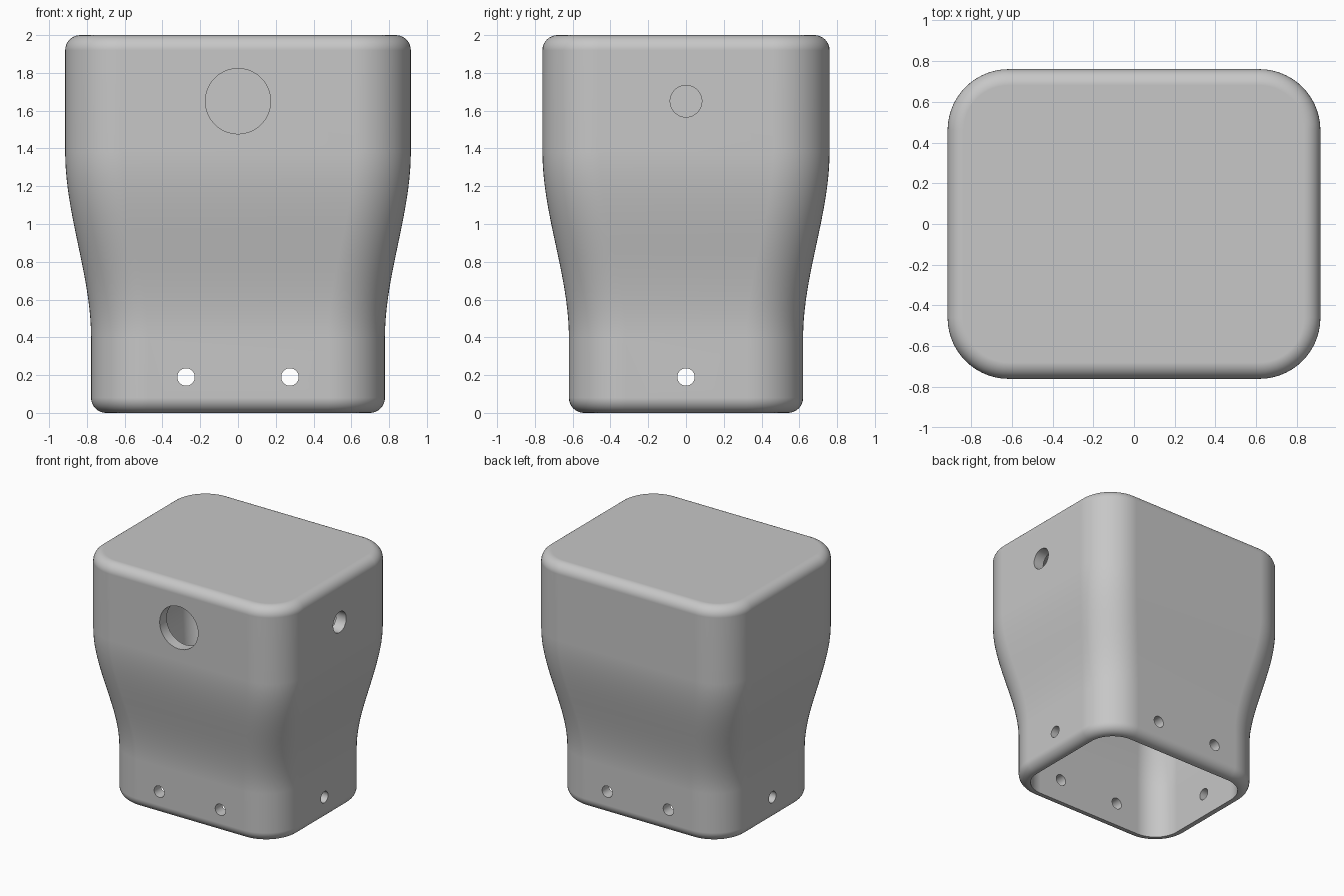
import bpy, bmesh, math
from mathutils import Matrix

cube = bpy.data.objects.get("Cube")
if cube:
    bpy.data.objects.remove(cube, do_unlink=True)

WALL, FILLET, CORNER = 0.09, 0.08, 0.30
SEG = 14          # segments per vertical corner

grey = bpy.data.materials.new("light grey")
grey.use_nodes = True
COLOUR = (0.57, 0.57, 0.57, 1.0)
grey.diffuse_color = COLOUR
grey.node_tree.nodes["Principled BSDF"].inputs["Base Color"].default_value = COLOUR


def flare(z):
    """0 at the narrow foot, 1 at the wide head, eased between."""
    u = min(max((z - 0.40) / 0.98, 0), 1)
    return u * u * (3 - 2 * u)


def ring(bm, z, inset):
    """Rounded rectangle at height z, pulled in from the outer skin by inset."""
    f = flare(z)
    hx, hy, r = 0.778 + 0.137 * f - inset, 0.62 + 0.14 * f - inset, CORNER - inset
    verts = []
    for q, (sx, sy) in enumerate([(1, 1), (-1, 1), (-1, -1), (1, -1)]):
        for i in range(SEG + 1):
            a = math.pi / 2 * (q + i / SEG)
            verts.append(bm.verts.new((sx * (hx - r) + r * math.cos(a),
                                       sy * (hy - r) + r * math.sin(a), z)))
    return verts


# Section: inner ceiling down to the open rim, then up the outside to the top
slope = [0.40 + 0.98 * i / 20 for i in range(21)]
arc = [math.pi / 2 * i / 8 for i in range(9)]
section = [(z, WALL) for z in [2 - WALL] + slope[::-1] + [0.0]]
section += [(FILLET * (1 - math.cos(a)), FILLET * (1 - math.sin(a))) for a in arc]
section += [(z, 0.0) for z in slope]
section += [(2 - FILLET * (1 - math.sin(a)), FILLET * (1 - math.cos(a))) for a in arc]

bm = bmesh.new()
rings = [ring(bm, z, d) for z, d in section]
for low, high in zip(rings, rings[1:]):
    for i in range(len(low)):
        j = (i + 1) % len(low)
        bm.faces.new((low[i], low[j], high[j], high[i]))
bm.faces.new(rings[0])
bm.faces.new(rings[-1])
bmesh.ops.recalc_face_normals(bm, faces=bm.faces)
mesh = bpy.data.meshes.new("housing")
bm.to_mesh(mesh)
bm.free()
mesh.materials.append(grey)
housing = bpy.data.objects.new("housing", mesh)
bpy.context.collection.objects.link(housing)
bpy.ops.object.select_all(action='DESELECT')
bpy.context.view_layer.objects.active = housing
housing.select_set(True)


def drill(axis, centre, radius, length):
    """Cut a round hole along the x or y axis."""
    turn = Matrix.Rotation(math.pi / 2, 4, 'Y' if axis == 'x' else 'X')
    cm = bmesh.new()
    bmesh.ops.create_cone(cm, cap_ends=True, segments=40, radius1=radius, radius2=radius,
                          depth=length, matrix=Matrix.Translation(centre) @ turn)
    cut_mesh = bpy.data.meshes.new("hole_cutter")
    cm.to_mesh(cut_mesh)
    cm.free()
    cut_mesh.materials.append(grey)
    cutter = bpy.data.objects.new("hole_cutter", cut_mesh)
    cutter.hide_render = True
    bpy.context.collection.objects.link(cutter)
    mod = housing.modifiers.new("hole", 'BOOLEAN')
    mod.operation, mod.solver, mod.object = 'DIFFERENCE', 'EXACT', cutter
    bpy.ops.object.modifier_apply(modifier=mod.name)
    bpy.data.objects.remove(cutter, do_unlink=True)


# Screw holes straight through the foot
for x in (-0.275, 0.275):
    drill('y', (x, 0, 0.19), 0.046, 3)
drill('x', (0, 0, 0.19), 0.046, 3)
# Large front opening and smaller side opening, through one wall each
drill('y', (0, -0.75, 1.65), 0.173, 0.7)
drill('x', (0.9, 0, 1.65), 0.084, 0.7)

bpy.ops.object.shade_smooth_by_angle(angle=math.radians(35))
weighted = housing.modifiers.new("weighted_normals", 'WEIGHTED_NORMAL')
weighted.keep_sharp = True
